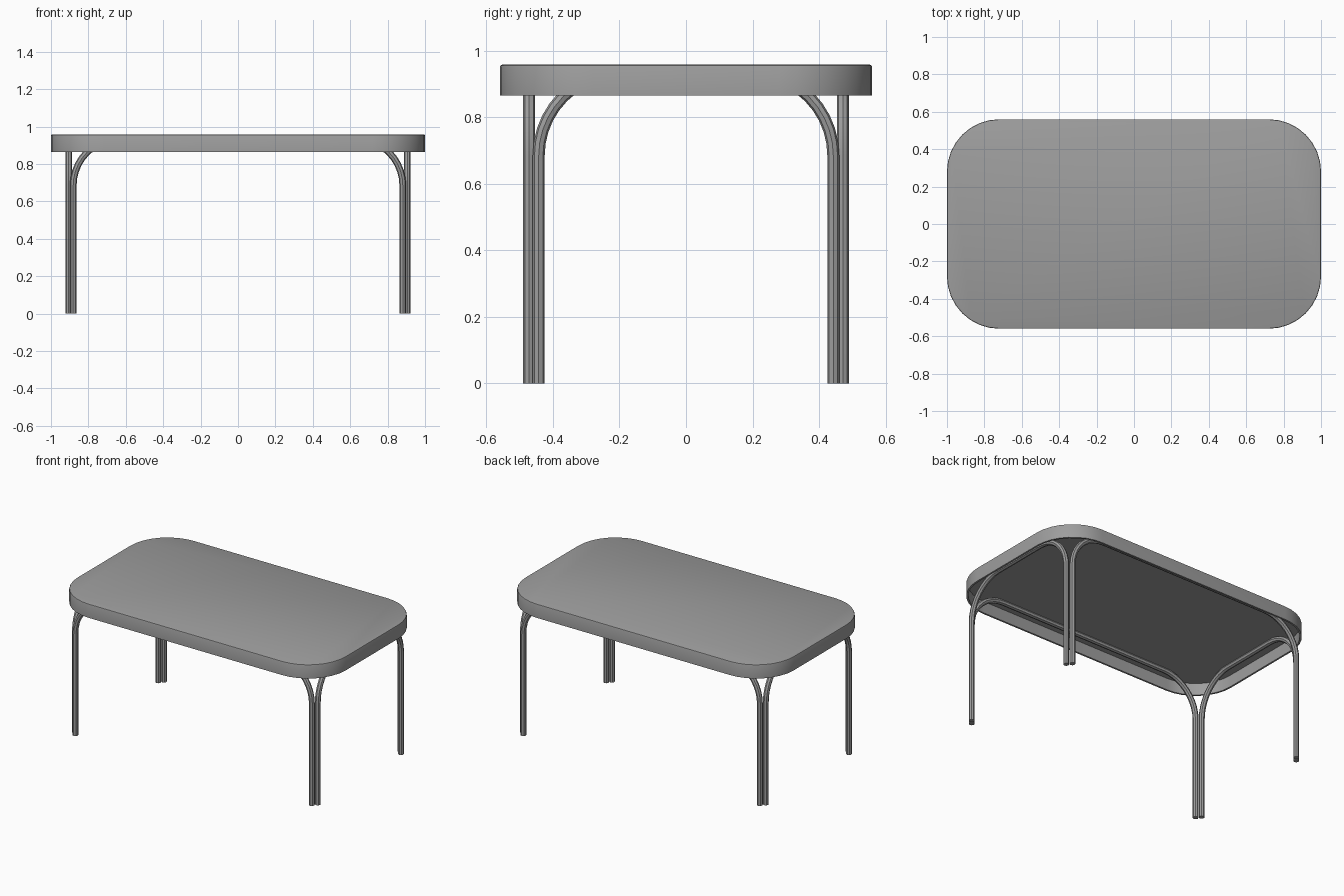
import bpy, bmesh, math
from math import cos, sin, pi

cube = bpy.data.objects.get("Cube")
if cube:
    bpy.data.objects.remove(cube, do_unlink=True)

grey = bpy.data.materials.new("mid_grey")
grey.use_nodes = True
colour = (0.34, 0.34, 0.34, 1)
grey.diffuse_color = colour
grey.node_tree.nodes["Principled BSDF"].inputs["Base Color"].default_value = colour

HALF_X, HALF_Y, CORNER = 1.0, 0.56, 0.28
RIM_Z, UNDER_Z, TOP_Z = 0.865, 0.944, 0.958
TUBE, BEND, RAIL_Z = 0.018, 0.25, 0.935


def rounded_loop(bm, inset, z, steps=8):
    """Rounded rectangle of vertices, shrunk by inset."""
    r = CORNER - inset
    verts = []
    for k, (sx, sy) in enumerate(((1, 1), (-1, 1), (-1, -1), (1, -1))):
        cx, cy = sx * (HALF_X - CORNER), sy * (HALF_Y - CORNER)
        for i in range(steps + 1):
            a = (k + i / steps) * pi / 2
            verts.append(bm.verts.new((cx + r * cos(a), cy + r * sin(a), z)))
    return verts


def finish(obj):
    bpy.ops.object.select_all(action='DESELECT')
    obj.select_set(True)
    bpy.context.view_layer.objects.active = obj
    if obj.type == 'CURVE':
        bpy.ops.object.convert(target='MESH')
    bpy.ops.object.shade_smooth_by_angle(angle=math.radians(30))


# Table top: hollow tray turned upside down, with a softened upper edge
bm = bmesh.new()
sections = [(0.012, UNDER_Z), (0.012, RIM_Z), (0, RIM_Z),
            (0, TOP_Z - 0.007), (0.002, TOP_Z - 0.002), (0.007, TOP_Z)]
loops = [rounded_loop(bm, inset, z) for inset, z in sections]
for low, high in zip(loops, loops[1:]):
    for i in range(len(low)):
        j = (i + 1) % len(low)
        bm.faces.new((low[i], low[j], high[j], high[i]))
bm.faces.new(loops[0])
bm.faces.new(loops[-1])
bmesh.ops.recalc_face_normals(bm, faces=bm.faces)
mesh = bpy.data.meshes.new("table_top")
bm.to_mesh(mesh)
bm.free()
mesh.materials.append(grey)
top = bpy.data.objects.new("table_top", mesh)
bpy.context.collection.objects.link(top)
finish(top)


# Frame: one bent tube along each side, forming two legs and a rail
def bent_tube(name, half_span, place):
    """place maps (distance along the side, height) to a 3D point."""
    arc = [(half_span - BEND * (1 - cos(a)), RAIL_Z - BEND * (1 - sin(a)))
           for a in (i * pi / 20 for i in range(11))]
    right = [(half_span, 0)] + arc
    path = right + [(-u, z) for u, z in reversed(right)]
    curve = bpy.data.curves.new(name, 'CURVE')
    curve.dimensions = '3D'
    curve.bevel_depth = TUBE
    curve.bevel_resolution = 2
    curve.use_fill_caps = True
    spline = curve.splines.new('POLY')
    spline.points.add(len(path) - 1)
    for point, (u, z) in zip(spline.points, path):
        point.co = (*place(u, z), 1)
    curve.materials.append(grey)
    obj = bpy.data.objects.new(name, curve)
    bpy.context.collection.objects.link(obj)
    finish(obj)


for side, long_name, short_name in ((-1, "front_frame", "right_frame"),
                                    (1, "back_frame", "left_frame")):
    bent_tube(long_name, 0.881, lambda u, z: (u, side * 0.472, z))
    bent_tube(short_name, 0.443, lambda u, z: (side * 0.905, u, z))
